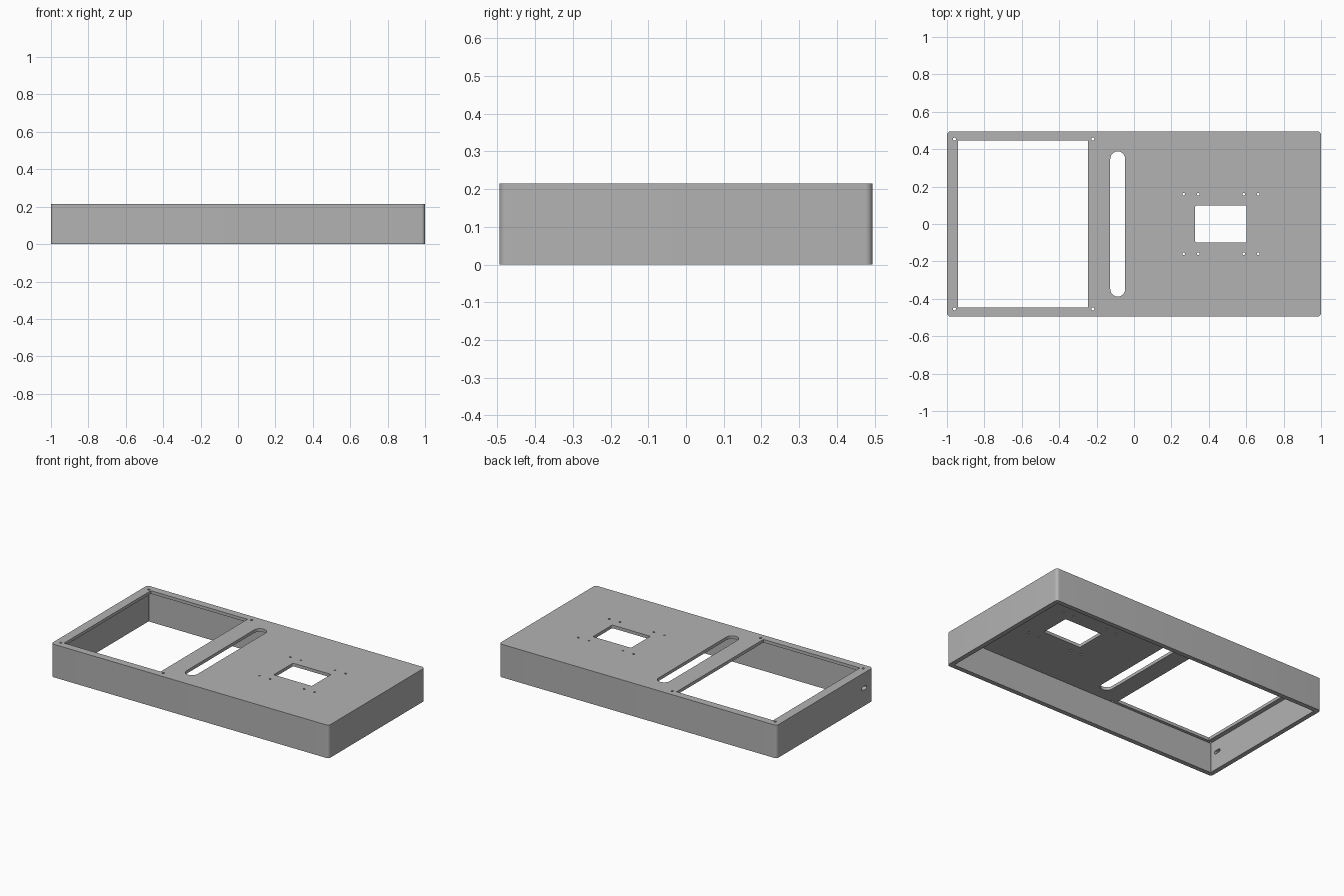
import bpy, bmesh, math
from mathutils import Matrix

cube = bpy.data.objects.get("Cube")
if cube:
    bpy.data.objects.remove(cube, do_unlink=True)

LENGTH, WIDTH, HEIGHT = 2.0, 0.99, 0.215
WALL, TOP = 0.03, 0.02

grey = bpy.data.materials.new("plain grey")
grey.use_nodes = True
colour = (0.45, 0.45, 0.45, 1)
grey.diffuse_color = colour
grey.node_tree.nodes["Principled BSDF"].inputs["Base Color"].default_value = colour


def rounded_prism(bm, cx, cy, sx, sy, z0, z1, radius, steps=8):
    """Add an upright prism with a rounded rectangle outline."""
    ring = []
    for i, (dx, dy) in enumerate([(1, 1), (-1, 1), (-1, -1), (1, -1)]):
        for s in range(steps + 1):
            a = math.pi / 2 * (i + s / steps)
            ring.append((cx + dx * (sx / 2 - radius) + radius * math.cos(a),
                         cy + dy * (sy / 2 - radius) + radius * math.sin(a)))
    low = [bm.verts.new((x, y, z0)) for x, y in ring]
    high = [bm.verts.new((x, y, z1)) for x, y in ring]
    bm.faces.new(low[::-1])
    bm.faces.new(high)
    for i in range(len(ring)):
        j = (i + 1) % len(ring)
        bm.faces.new((low[i], low[j], high[j], high[i]))
    bmesh.ops.remove_doubles(bm, verts=low + high, dist=1e-5)


def make_object(name, bm):
    mesh = bpy.data.meshes.new(name)
    bmesh.ops.recalc_face_normals(bm, faces=bm.faces)
    bm.to_mesh(mesh)
    bm.free()
    mesh.materials.append(grey)
    obj = bpy.data.objects.new(name, mesh)
    bpy.context.collection.objects.link(obj)
    return obj


# Outer block
bm = bmesh.new()
rounded_prism(bm, 0, 0, LENGTH, WIDTH, 0, HEIGHT, 0.02)
case = make_object("enclosure_shell", bm)

# Hollow that is open at the bottom
bm = bmesh.new()
rounded_prism(bm, 0, 0, LENGTH - 2 * WALL, WIDTH - 2 * WALL, -0.1, HEIGHT - TOP, 0.002, 1)
hollow = make_object("hollow_cutter", bm)

# Openings through the top plate
bm = bmesh.new()
z0, z1 = HEIGHT - TOP - 0.03, HEIGHT + 0.05
rounded_prism(bm, -0.5925, 0, 0.695, 0.893, z0, z1, 0.001, 1)     # screen window
rounded_prism(bm, -0.087, 0, 0.08, 0.776, z0, z1, 0.0399, 10)     # long slot
rounded_prism(bm, 0.464, 0, 0.274, 0.198, z0, z1, 0.006, 3)       # small window

# Screw holes
for y in (-1, 1):
    for x in (-0.96, -0.22):
        rounded_prism(bm, x, y * 0.454, 0.016, 0.016, z0, z1, 0.0079, 4)
    for x in (0.266, 0.343, 0.587, 0.664):
        rounded_prism(bm, x, y * 0.159, 0.013, 0.013, z0, z1, 0.0064, 4)

# Cable port through the right wall
port = bmesh.new()
rounded_prism(port, 0, 0, 0.022, 0.05, -0.05, 0.05, 0.01, 5)
bmesh.ops.transform(port, verts=port.verts,
                    matrix=Matrix.Translation((-LENGTH / 2, -0.405, 0.115))
                    @ Matrix.Rotation(math.pi / 2, 4, "Y"))
port_cutter = make_object("port_cutter", port)
openings = make_object("openings_cutter", bm)

# Cut and apply
bpy.context.view_layer.objects.active = case
for cutter in (hollow, openings, port_cutter):
    cutter.hide_render = True
    mod = case.modifiers.new(cutter.name, "BOOLEAN")
    mod.operation = "DIFFERENCE"
    mod.solver = "EXACT"
    mod.object = cutter
    bpy.ops.object.modifier_apply(modifier=mod.name)
    bpy.data.objects.remove(cutter, do_unlink=True)

bpy.ops.object.select_all(action="DESELECT")
case.select_set(True)
bpy.ops.object.shade_smooth_by_angle(angle=math.radians(30))
